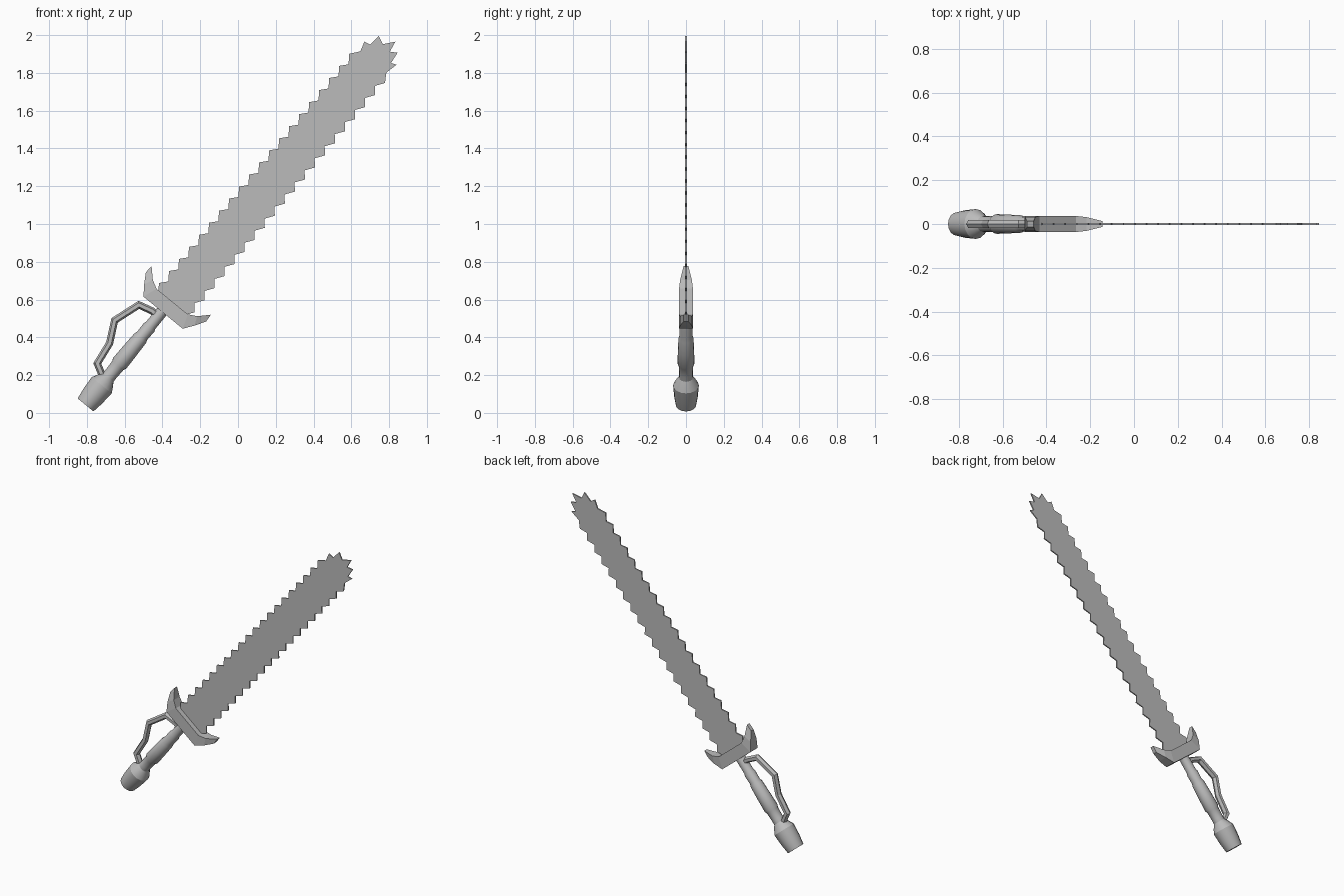
import bpy, bmesh, math
from mathutils import Matrix, Vector

old = bpy.data.objects.get("Cube")
if old:
    bpy.data.objects.remove(old, do_unlink=True)

# Single steel grey for the whole sword
steel = bpy.data.materials.new("steel_grey")
steel.use_nodes = True
steel.diffuse_color = (0.5, 0.5, 0.5, 1)
steel.node_tree.nodes["Principled BSDF"].inputs["Base Color"].default_value = (0.5, 0.5, 0.5, 1)

# Sword frame: local x runs pommel to tip, local y across the blade, local z through it
angle = math.radians(50.7)
along = Vector((math.cos(angle), 0, math.sin(angle)))
across = Vector((-math.sin(angle), 0, math.cos(angle)))
frame = Matrix((along, across, along.cross(across))).transposed().to_4x4()
frame.translation = (-0.807, 0, 0.042)


def finish(bm, name, smooth=False):
    bmesh.ops.recalc_face_normals(bm, faces=bm.faces)
    bm.transform(frame)
    mesh = bpy.data.meshes.new(name)
    bm.to_mesh(mesh)
    bm.free()
    mesh.materials.append(steel)
    obj = bpy.data.objects.new(name, mesh)
    bpy.context.collection.objects.link(obj)
    if smooth:
        bpy.ops.object.select_all(action='DESELECT')
        obj.select_set(True)
        bpy.context.view_layer.objects.active = obj
        bpy.ops.object.shade_smooth_by_angle(angle=math.radians(30))
    return obj


def loft(rings, name, smooth=False):
    """Skin a row of equal point rings and cap both ends."""
    bm = bmesh.new()
    rows = [[bm.verts.new(p) for p in ring] for ring in rings]
    count = len(rows[0])
    for a, b in zip(rows, rows[1:]):
        for i in range(count):
            j = (i + 1) % count
            bm.faces.new((a[i], a[j], b[j], b[i]))
    bm.faces.new(rows[0])
    bm.faces.new(rows[-1])
    return finish(bm, name, smooth)


def turned(profile, name, sides=16):
    turns = [2 * math.pi * i / sides for i in range(sides)]
    return loft([[(s, r * math.cos(a), r * math.sin(a)) for a in turns]
                 for s, r in profile], name, True)


# Saw-toothed blade: straight toothed edges joined by a rounded toothed tip
TEETH, START, END, DEPTH = 20, 0.70, 2.36, 0.032
pitch = (END - START) / TEETH


def edge(side):
    points = []
    for i in range(TEETH):
        s = START + i * pitch
        for ds, half in ((0, 0.122 - DEPTH), (0.55 * pitch, 0.122)):
            centre = -0.014 - 0.007 * (s - START)
            points.append((s + ds, centre + side * half))
    return points


tip = [(2.37, 0.06), (2.424, 0.076), (2.43, 0.042), (2.495, 0.036), (2.475, -0.008),
       (2.527, -0.051), (2.468, -0.062), (2.489, -0.097), (2.425, -0.105),
       (2.437, -0.133), (2.37, -0.118)]
outline = [(0.66, 0.07)] + edge(1) + tip + edge(-1)[::-1] + [(0.66, -0.1)]
loft([[(s, t, z) for s, t in outline] for z in (-0.004, 0.004)], "blade")

# Horned crossguard: rectangular sections (low s, low t, high s, high t, half depth)
half_guard = [(0.746, 0.206, 0.79, 0.203, 0.013),
              (0.69, 0.172, 0.738, 0.152, 0.031),
              (0.638, 0.134, 0.714, 0.107, 0.037)]
mirrored = [(a, -b, c, -d, h) for a, b, c, d, h in half_guard[::-1]]
loft([[(a, b - 0.008, -h), (c, d - 0.008, -h), (c, d - 0.008, h), (a, b - 0.008, h)]
      for a, b, c, d, h in half_guard + mirrored], "crossguard")

# Turned grip and flared pommel
turned([(0.16, 0.038), (0.215, 0.036), (0.27, 0.038), (0.285, 0.045), (0.37, 0.043),
        (0.455, 0.04), (0.475, 0.034), (0.53, 0.036), (0.545, 0.031), (0.65, 0.031)], "grip")
turned([(0, 0.054), (0.06, 0.063), (0.135, 0.068), (0.165, 0.052), (0.19, 0.036)], "pommel")

# Angular hand guard bow, mitred square bar in the sword plane
path = [Vector(p) for p in ((-0.425, 0.515), (-0.455, 0.54), (-0.525, 0.572), (-0.653, 0.49),
                            (-0.68, 0.368), (-0.745, 0.262), (-0.715, 0.19))]
to_local = frame.inverted()
rings = []
for i, p in enumerate(path):
    before = (p - path[i - 1]).normalized() if i else (path[1] - p).normalized()
    after = (path[i + 1] - p).normalized() if i < len(path) - 1 else before
    mid = (before + after).normalized()
    out = Vector((-mid.y, mid.x)) * 0.019 / max(0.6, mid.dot(after))
    ring = []
    for k in range(6):
        a = math.pi * k / 3
        q = p + out * math.cos(a)
        ring.append(to_local @ Vector((q.x, 0.022 * math.sin(a), q.y)))
    rings.append(ring)
loft(rings, "hand_guard")
